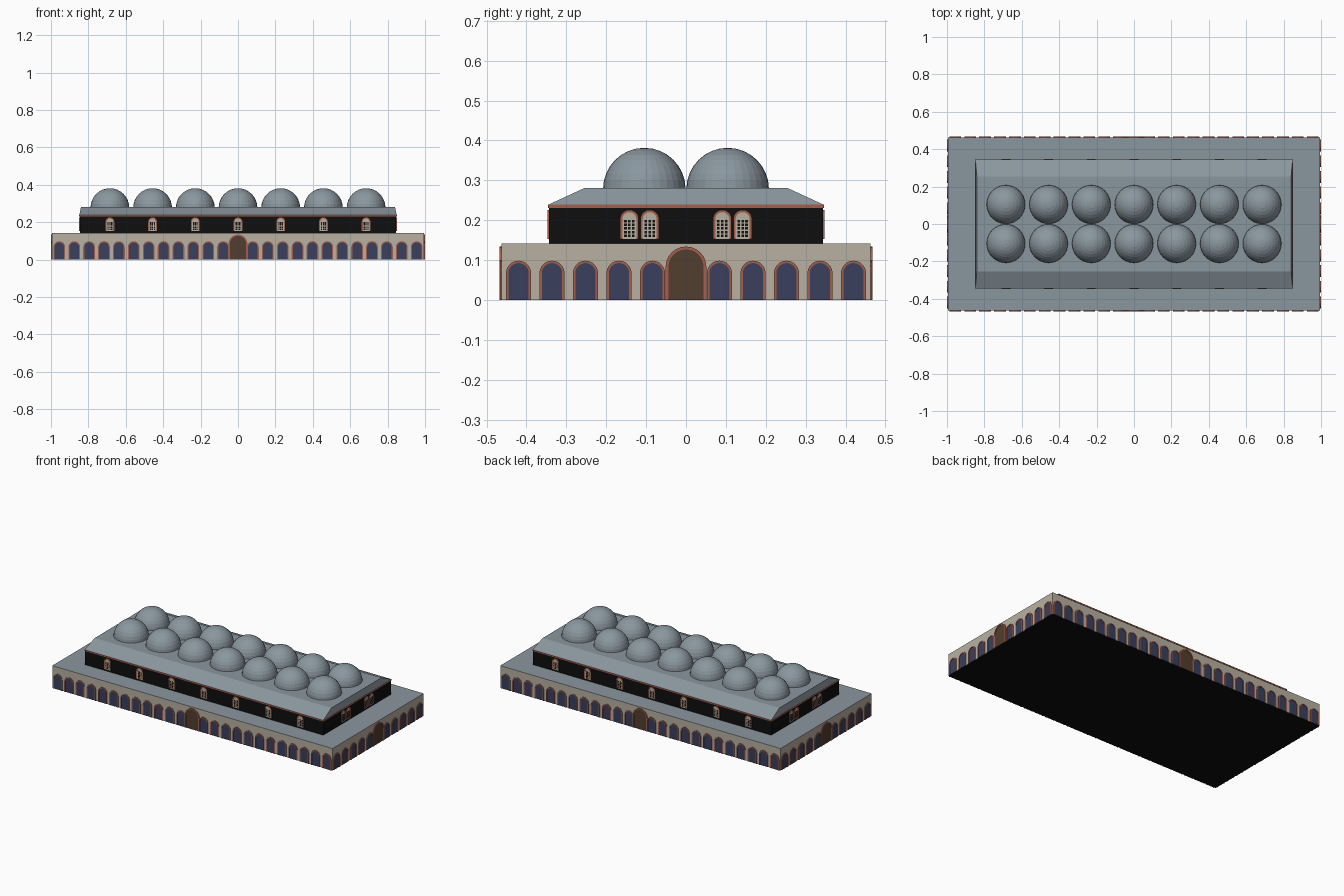
import bpy, bmesh, math
from mathutils import Matrix, Vector

if "Cube" in bpy.data.objects:
    bpy.data.objects.remove(bpy.data.objects["Cube"])


def material(name, rgb):
    m = bpy.data.materials.new(name)
    lin = [((c / 255 + 0.055) / 1.055) ** 2.4 for c in rgb]
    m.diffuse_color = (*lin, 1)
    m.use_nodes = True
    m.node_tree.nodes["Principled BSDF"].inputs["Base Color"].default_value = m.diffuse_color
    return m


SLATE = material("slate grey", (138, 151, 159))
STONE = material("pale stone", (184, 177, 162))
BRICK = material("brick red", (166, 94, 74))
GLASS = material("dark blue", (58, 63, 92))
WOOD = material("door brown", (82, 61, 46))
BLACK = material("black", (14, 14, 14))


def finish(bm, name, *mats):
    me = bpy.data.meshes.new(name)
    bmesh.ops.recalc_face_normals(bm, faces=bm.faces[:])
    bm.to_mesh(me)
    bm.free()
    for m in mats:
        me.materials.append(m)
    ob = bpy.data.objects.new(name, me)
    bpy.context.collection.objects.link(ob)
    return ob


def block(name, hx, hy, z0, z1, *mats, top=None, rule=None):
    """Box, or a frustum when top half sizes are given."""
    tx, ty = top or (hx, hy)
    bm = bmesh.new()
    bmesh.ops.create_cube(bm, size=2)
    for v in bm.verts:
        up = v.co.z > 0
        v.co.x *= tx if up else hx
        v.co.y *= ty if up else hy
        v.co.z = z1 if up else z0
    bm.normal_update()
    if rule:
        for f in bm.faces:
            f.material_index = rule(f.normal)
    return finish(bm, name, *mats)


def arch(r, z0, top, n=12):
    """Round-headed outline, left foot to right foot."""
    spring = top - r
    pts = [(-r, z0)]
    pts += [(-r * math.cos(math.pi * i / n), spring + r * math.sin(math.pi * i / n)) for i in range(n + 1)]
    return pts + [(r, z0)]


def prism(bm, outline, u, depth, thick):
    """Plate standing out from the wall plane at y = -depth."""
    a = [bm.verts.new((u + x, -depth, z)) for x, z in outline]
    b = [bm.verts.new((u + x, -depth - thick, z)) for x, z in outline]
    bm.faces.new(b)
    n = len(a)
    for i in range(n):
        bm.faces.new((a[i], a[(i + 1) % n], b[(i + 1) % n], b[i]))


def arch_frame(bm, outer, inner, u, depth, thick):
    """Raised band between two arch outlines."""
    rows = [[bm.verts.new((u + x, -depth - t, z)) for x, z in o]
            for o, t in ((outer, 0), (outer, thick), (inner, thick), (inner, 0))]
    for p, q in zip(rows, rows[1:]):
        for i in range(len(p) - 1):
            bm.faces.new((p[i], p[i + 1], q[i + 1], q[i]))
    for i in (0, -1):
        bm.faces.new([r[i] for r in rows])


def arches(name, centres, r, z0, top, band, depth, thick, mat, side):
    """Row of framed arches on one wall, side = quarter turns from the front."""
    frame, pane = bmesh.new(), bmesh.new()
    outer, inner = arch(r, z0, top), arch(r - band, z0, top - band)
    for u in centres:
        arch_frame(frame, outer, inner, u, depth, thick)
        prism(pane, inner, u, depth, thick * 0.5)
    for bm, label, m in ((frame, "frames", BRICK), (pane, "panels", mat)):
        bm.transform(Matrix.Rotation(side * math.pi / 2, 4, 'Z'))
        finish(bm, f"{name}_{label}_{side}", m)


def grilles(centres, depth, side):
    """Dark lattice openings in the lower part of the upper windows."""
    bm = bmesh.new()
    for u in centres:
        for c in range(3):
            for r in range(5):
                x, z, h = (c - 1) * 0.0098, 0.161 + r * 0.0092, 0.0033
                prism(bm, [(x - h, z - h), (x + h, z - h), (x + h, z + h), (x - h, z + h)], u, depth, 0.0026)
    bm.transform(Matrix.Rotation(side * math.pi / 2, 4, 'Z'))
    finish(bm, f"window_grilles_{side}", BLACK)


# Main masses: arcaded base, upper hall, brick cornice, sloped roof
BX, BY, UX, UY = 0.995, 0.463, 0.846, 0.343
block("arcade_base", BX, BY, 0, 0.142, STONE, SLATE, BLACK,
      rule=lambda n: 1 if n.z > 0.5 else 2 if n.z < -0.5 else 0)
block("upper_hall", UX, UY, 0.142, 0.232, BLACK)
block("brick_cornice", UX + 0.003, UY + 0.003, 0.231, 0.239, BRICK)
block("sloped_roof", UX + 0.002, UY + 0.002, 0.239, 0.281, SLATE, top=(0.84, 0.254))

# Two rows of seven domes
dome_x = [i * 0.2283 for i in range(-3, 4)]
R = 0.1035
for row, y in (("front", -0.1045), ("back", 0.1045)):
    for i, x in enumerate(dome_x):
        bm = bmesh.new()
        bmesh.ops.create_uvsphere(bm, u_segments=32, v_segments=16, radius=R)
        bmesh.ops.delete(bm, geom=[v for v in bm.verts if v.co.z < -0.001], context='VERTS')
        bm.transform(Matrix.Translation(Vector((x, y, 0.278))))
        finish(bm, f"{row}_dome_{i + 1}", SLATE)

# Arches, doors and windows on all four sides
long_row = [i * 0.0796 for i in range(-12, 13) if i]
short_row = [i * 0.084 for i in range(-5, 6) if i]
pairs = [-0.142, -0.091, 0.091, 0.142]
for side in range(4):
    long = side % 2 == 0
    low, high = (BY, UY) if long else (BX, UX)
    windows = dome_x if long else pairs
    arches("arcade", long_row if long else short_row, 0.0315, 0, 0.0985, 0.006, low, 0.004, GLASS, side)
    arches("door", [0], 0.051, 0, 0.134, 0.007, low, 0.005, WOOD, side)
    arches("window", windows, 0.0235, 0.153, 0.226, 0.006, high, 0.004, STONE, side)
    grilles(windows, high, side)
